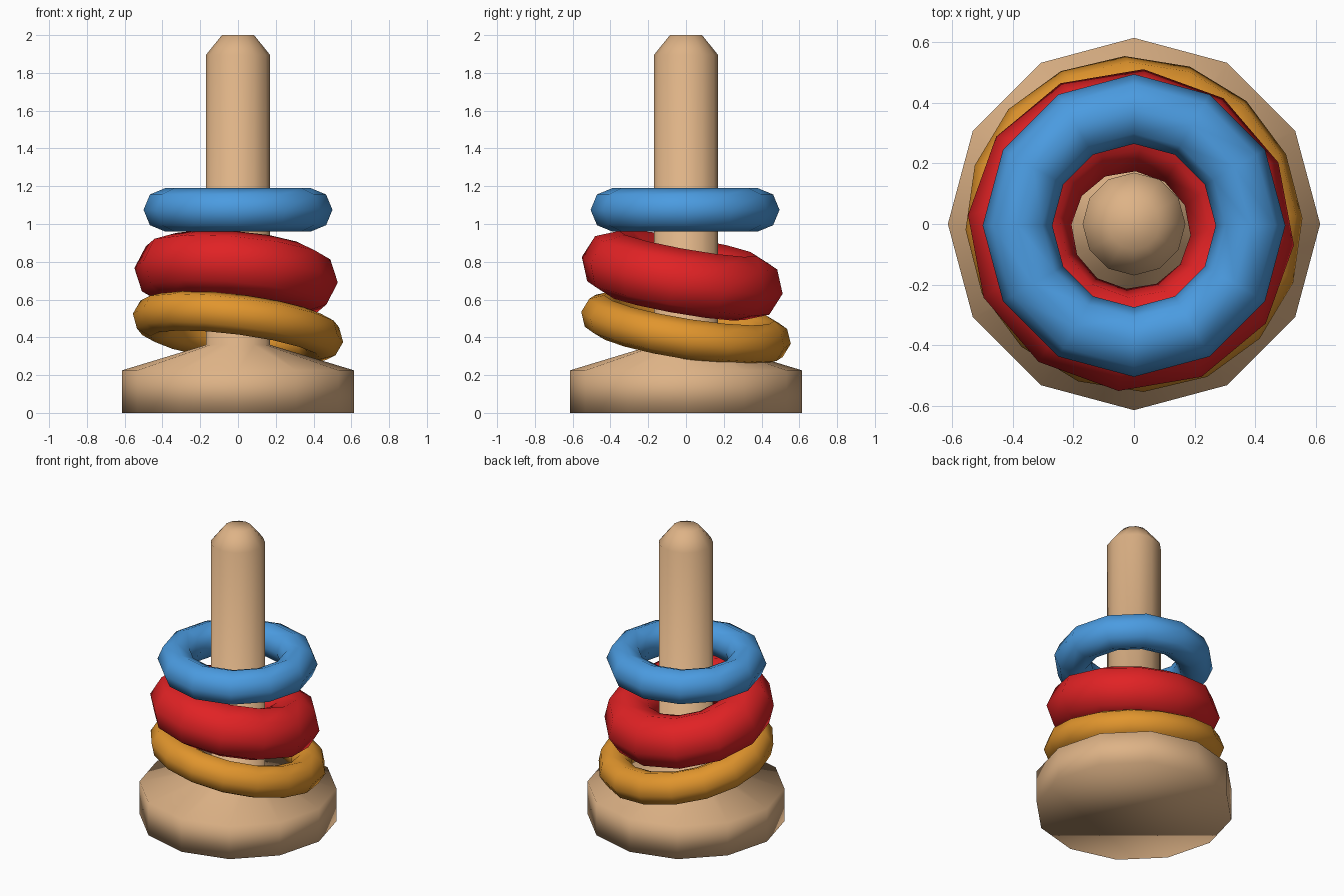
import bpy
from math import cos, sin, pi, radians

if "Cube" in bpy.data.objects:
    bpy.data.objects.remove(bpy.data.objects["Cube"])


def material(name, rgb):
    m = bpy.data.materials.new(name)
    m.diffuse_color = (*rgb, 1)
    m.use_nodes = True
    m.node_tree.nodes["Principled BSDF"].inputs["Base Color"].default_value = m.diffuse_color
    return m


def make_object(name, verts, faces, mat):
    me = bpy.data.meshes.new(name)
    me.from_pydata(verts, [], faces)
    me.materials.append(mat)
    for p in me.polygons:
        p.use_smooth = True
    me.update()
    ob = bpy.data.objects.new(name, me)
    bpy.context.collection.objects.link(ob)
    return ob


def lathe(name, profile, n, mat):
    """Revolve (radius, z) points, bottom to top, and cap both ends."""
    verts = [(r * cos(2 * pi * i / n), r * sin(2 * pi * i / n), z)
             for r, z in profile for i in range(n)]
    faces = [(k * n + i, k * n + (i + 1) % n, (k + 1) * n + (i + 1) % n, (k + 1) * n + i)
             for k in range(len(profile) - 1) for i in range(n)]
    faces.append(tuple(reversed(range(n))))
    faces.append(tuple(range(len(verts) - n, len(verts))))
    return make_object(name, verts, faces, mat)


def ring(name, major, minor, n, mat, loc, tilt=(0, 0), phase=0, m=8):
    """Torus with n segments round and m across, tilted in degrees about x and y."""
    verts, faces = [], []
    for i in range(n):
        a = 2 * pi * i / n + radians(phase)
        for j in range(m):
            b = 2 * pi * j / m
            r = major + minor * cos(b)
            verts.append((r * cos(a), r * sin(a), minor * sin(b)))
            i2, j2 = (i + 1) % n, (j + 1) % m
            faces.append((i * m + j, i2 * m + j, i2 * m + j2, i * m + j2))
    ob = make_object(name, verts, faces, mat)
    ob.location = loc
    ob.rotation_euler = (radians(tilt[0]), radians(tilt[1]), 0)
    return ob


wood = material("light wood", (0.73, 0.45, 0.24))
blue = material("blue", (0.07, 0.33, 0.75))
red = material("red", (0.75, 0.016, 0.018))
orange = material("orange", (0.75, 0.30, 0.026))

# Base and post in one turned piece
lathe("base_and_post",
      [(0.615, 0), (0.615, 0.225), (0.17, 0.36), (0.17, 1.895), (0.085, 2.0)], 12, wood)

# Loose rings around the post
ring("bottom_ring", 0.455, 0.107, 16, orange, (0, 0, 0.45), (-9, 7.4), 2)
ring("middle_ring", 0.37, 0.172, 12, red, (-0.01, -0.02, 0.728), (-10, 5), -5.3)
ring("top_ring", 0.385, 0.115, 12, blue, (0, -0.005, 1.075))
